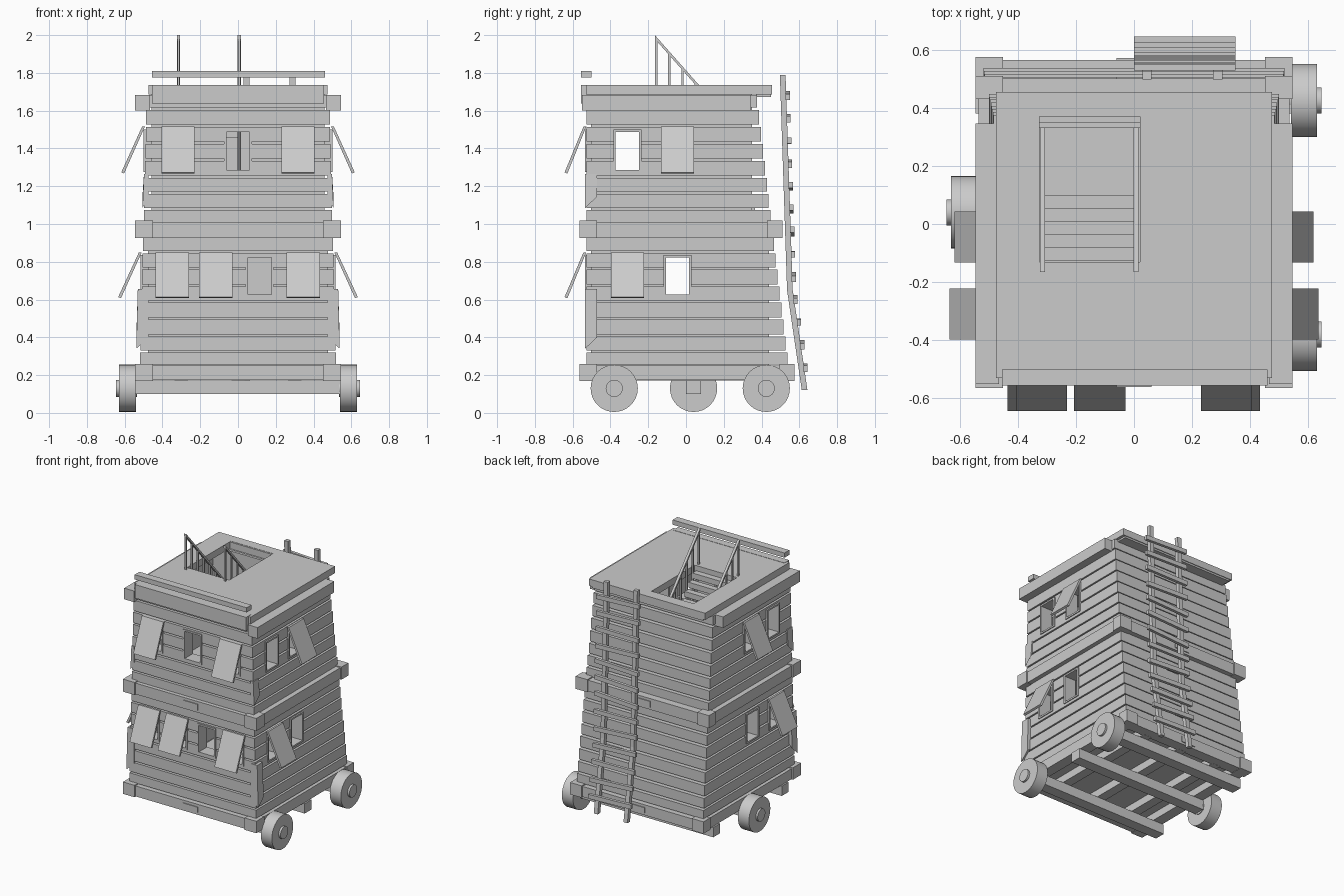
import bpy, bmesh, random
from mathutils import Vector

random.seed(4)
if "Cube" in bpy.data.objects:
    bpy.data.objects.remove(bpy.data.objects["Cube"])

wood = bpy.data.materials.new("grey_wood")
wood.use_nodes = True
wood.diffuse_color = (0.6, 0.6, 0.6, 1)
wood.node_tree.nodes["Principled BSDF"].inputs["Base Color"].default_value = (0.6, 0.6, 0.6, 1)


def finish(bm, name):
    bmesh.ops.recalc_face_normals(bm, faces=bm.faces)
    me = bpy.data.meshes.new(name)
    bm.to_mesh(me)
    bm.free()
    me.materials.append(wood)
    ob = bpy.data.objects.new(name, me)
    bpy.context.collection.objects.link(ob)
    return ob


def add_box(bm, x, y, z):
    vs = bmesh.ops.create_cube(bm, size=1)["verts"]
    for v in vs:
        v.co = [(r[0] + r[1]) / 2 + c * (r[1] - r[0]) for r, c in zip((x, y, z), v.co)]
    return vs


def boxes(name, *ranges):
    bm = bmesh.new()
    for r in ranges:
        add_box(bm, *r)
    return finish(bm, name)


def add_prism(bm, pts, axis, lo, hi):
    """Extrude a 2D outline along an axis (0 = x, 1 = y, 2 = z)."""
    def place(p, t):
        q = list(p)
        q.insert(axis, t)
        return bm.verts.new(q)
    a, b = [[place(p, t) for p in pts] for t in (lo, hi)]
    bm.faces.new(a)
    bm.faces.new(b)
    for i in range(len(a)):
        j = (i + 1) % len(a)
        bm.faces.new((a[i], a[j], b[j], b[i]))


def add_ring(bm, w, front, back, thick, z0, z1):
    """Hollow rectangular course of planks."""
    loops = []
    for t, z in ((0, z0), (0, z1), (thick, z1), (thick, z0)):
        loops.append([bm.verts.new(c) for c in (
            (-w + t, front + t, z), (w - t, front + t, z), (w - t, back - t, z), (-w + t, back - t, z))])
    for k in range(4):
        a, b = loops[k], loops[(k + 1) % 4]
        for i in range(4):
            j = (i + 1) % 4
            bm.faces.new((a[i], a[j], b[j], b[i]))


def cut(ob, cutter):
    m = ob.modifiers.new("opening", "BOOLEAN")
    m.operation = "DIFFERENCE"
    m.solver = "EXACT"
    m.object = cutter


def half_width(z):
    return 0.525 - 0.025 * z


def back_y(z):
    return 0.57 - 0.118 * z


FRONT = -0.528

# Window layout per storey: bottom, top, front and side centres, whether shuttered
storeys = {
    "lower": (0.615, 0.835, [(-0.348, 1), (-0.118, 1), (0.115, 0), (0.345, 1)], [(-0.31, 1), (-0.045, 0)]),
    "upper": (1.275, 1.5, [(-0.318, 1), (0, 0), (0.318, 1)], [(-0.31, 0), (-0.045, 1)]),
}
cut_bm, frame_bm, flap_bm = bmesh.new(), bmesh.new(), bmesh.new()
HW, T = 0.074, 0.012
for z0, z1, fronts, sides in storeys.values():
    w = half_width(z0)
    for c, shut in fronts:
        add_box(cut_bm, (c - HW, c + HW), (-0.6, -0.43), (z0, z1))
        for a, b, zz in ((c - HW, c - HW + T, (z0, z1)), (c + HW - T, c + HW, (z0, z1)),
                         (c - HW, c + HW, (z0, z0 + T)), (c - HW, c + HW, (z1 - T, z1))):
            add_box(frame_bm, (a, b), (FRONT - 0.006, FRONT + 0.09), zz)
        if shut:
            p = [(FRONT, z1 + 0.015), (FRONT - 0.015, z1 + 0.015), (FRONT - 0.115, z0 - 0.002), (FRONT - 0.1, z0 - 0.008)]
            add_prism(flap_bm, p, 0, c - 0.088, c + 0.088)
    for s in (-1, 1):
        for c, shut in sides:
            add_box(cut_bm, sorted((s * 0.4, s * 0.6)), (c - HW, c + HW), (z0, z1))
            for a, b, zz in ((c - HW, c - HW + T, (z0, z1)), (c + HW - T, c + HW, (z0, z1)),
                             (c - HW, c + HW, (z0, z0 + T)), (c - HW, c + HW, (z1 - T, z1))):
                add_box(frame_bm, sorted((s * (w - 0.09), s * (w + 0.006))), (a, b), zz)
            if shut:
                p = [(s * w, z1 + 0.015), (s * (w + 0.015), z1 + 0.015), (s * (w + 0.125), z0 - 0.002), (s * (w + 0.11), z0 - 0.008)]
                add_prism(flap_bm, p, 1, c - 0.088, c + 0.088)
cutter = finish(cut_bm, "window_cutter")
cutter.hide_render = True
cutter.hide_viewport = True
cutter.display_type = "WIRE"
finish(frame_bm, "window_frames")
finish(flap_bm, "window_shutters")

# Plank courses and inner lining
lines = {"lower": (0.25, 0.325, 0.41, 0.5, 0.59, 0.675, 0.765, 0.85, 0.935),
         "upper": (1.005, 1.08, 1.165, 1.25, 1.34, 1.43, 1.52, 1.61, 1.69)}
for storey, zs in lines.items():
    bm = bmesh.new()
    for a, b in zip(zs, zs[1:]):
        m = (a + b) / 2
        add_ring(bm, half_width(m), FRONT, back_y(m), 0.035, a + 0.006, b - 0.006)
    cut(finish(bm, storey + "_planks"), cutter)
    bm = bmesh.new()
    w, y = half_width(zs[-1]), back_y(zs[-1])
    add_ring(bm, w - 0.025, FRONT + 0.025, y - 0.02, 0.02, zs[0], zs[-1])
    cut(finish(bm, storey + "_lining"), cutter)

# Corner boards at the front, pointed at the bottom
for name, z0, z1 in (("lower", 0.34, 0.655), ("upper", 1.085, 1.265)):
    w = half_width(z0)
    bm = bmesh.new()
    for s in (-1, 1):
        out = w + (0.022 if name == "lower" else 0.008)
        vs = add_box(bm, sorted((s * 0.475, s * out)), (FRONT - 0.006, -0.47), (z0, z1))
        for v in vs:
            if v.co.z < z0 + 0.01:
                v.co.z += 0.06 * (abs(v.co.x) < 0.48) + 0.06 * (v.co.y > -0.5)
            elif abs(v.co.x) > 0.48:
                v.co.x -= s * 0.008
    finish(bm, name + "_corner_boards")

# Bands around the base and the middle, with corner blocks and plaques
for name, z0, z1, yb in (("base", 0.17, 0.258, 0.575), ("middle", 0.925, 1.018, 0.51)):
    bm = bmesh.new()
    add_ring(bm, 0.535, -0.555, yb - 0.01, 0.08, z0 + 0.003, z1 - 0.008)
    finish(bm, name + "_band")
    boxes(name + "_corner_blocks", *[(sorted((s * 0.45, s * 0.545)), y, (z0, z1))
          for s in (-1, 1) for y in ((-0.565, -0.47), (yb - 0.08, yb))])
    boxes(name + "_plaques", *[((-0.06, 0.06), y, (z0 + 0.02, z1 - 0.027))
          for y in ((-0.561, -0.55), (yb - 0.015, yb - 0.004))])
    boxes(name + "_floor", ((-0.47, 0.47), (-0.5, yb - 0.08), (z1 - 0.03, z1 - 0.012)))

# Undercarriage: axle beams, joists and three wheels
boxes("axle_beams", *[((-0.545, 0.545), (y - 0.04, y + 0.04), (0.1, 0.172)) for y in (-0.38, 0.04, 0.42)])
boxes("floor_joists", *[((x - 0.035, x + 0.035), (-0.5, 0.5), (0.172, 0.235)) for x in (-0.3, 0, 0.3)])
for name, s, y in (("front_left_wheel", 1, -0.38), ("back_left_wheel", 1, 0.425), ("right_wheel", -1, 0.04)):
    for part, r, length, x in ((name, 0.125, 0.09, 0.585), (name + "_hub", 0.045, 0.11, 0.59)):
        bpy.ops.mesh.primitive_cylinder_add(vertices=32, radius=r, depth=length,
                                            location=(s * x, y, 0.13), rotation=(0, 1.5708, 0))
        ob = bpy.context.object
        ob.name = part
        ob.data.materials.append(wood)
        bpy.ops.object.shade_smooth_by_angle()

# Roof with a stair opening, edge beams and front rail
roof = boxes("roof", ((-0.475, 0.475), (-0.53, 0.455), (1.685, 1.735)))
hatch = boxes("hatch_cutter", ((-0.325, 0.02), (-0.13, 0.38), (1.6, 1.8)))
hatch.hide_render = True
hatch.hide_viewport = True
cut(roof, hatch)
boxes("roof_side_beams", *[(sorted((s * 0.465, s * 0.545)), (-0.55, 0.345), (1.602, 1.684)) for s in (-1, 1)])
boxes("roof_front_board", ((-0.455, 0.455), (-0.555, -0.5), (1.637, 1.737)))
boxes("roof_back_beam", ((-0.455, 0.455), (0.37, 0.45), (1.672, 1.733)))
boxes("front_rail", ((-0.455, 0.46), (-0.556, -0.5), (1.775, 1.81)))

# Stairs with handrails
SLOPE = 1.13
boxes("stair_treads", *[((-0.31, 0.005), (-0.125 + i * 0.045, -0.08 + i * 0.045),
      (1.66 - i * 0.051, 1.7 - i * 0.051)) for i in range(5)])
rail_bm = bmesh.new()
for x in (-0.315, 0.007):
    for top, thick in ((2.0, 0.02), (1.74, 0.06)):
        end = 2.0 - SLOPE * 0.53
        drop = top - 2.0
        p = [(-0.165, top), (0.365, end + drop), (0.365, end + drop - thick), (-0.165, top - thick)]
        if drop:
            p = [(y, z - 0.04) for y, z in p]
        add_prism(rail_bm, p, 0, x - 0.009, x + 0.009)
    for i in range(8):
        y = -0.158 + i * 0.07
        z = 1.99 - SLOPE * (y + 0.165)
        add_box(rail_bm, (x - 0.006, x + 0.006), (y - 0.006, y + 0.006), (z - 0.29, z))
finish(rail_bm, "stair_rails")

# Ladder leaning on the back
path = [Vector((0.628, 0.12)), Vector((0.55, 0.65)), Vector((0.512, 1.79))]


def ladder_y(z):
    a, b = path[:2] if z < path[1].y else path[1:]
    return a.x + (b.x - a.x) * (z - a.y) / (b.y - a.y)


bm = bmesh.new()
for x in (0.045, 0.288):
    outline = [(p.x - 0.015, p.y) for p in path] + [(p.x + 0.015, p.y) for p in reversed(path)]
    add_prism(bm, outline, 0, x - 0.016, x + 0.016)
finish(bm, "ladder_rails")
bm = bmesh.new()
for i in range(13):
    z = 0.24 + i * 0.12
    y = ladder_y(z) + 0.012
    tilt = random.uniform(-0.012, 0.012)
    for v in add_box(bm, (0.0, 0.35), (y, y + 0.022), (z - 0.016, z + 0.016)):
        v.co.z += tilt * (1 if v.co.x > 0.1 else -1)
finish(bm, "ladder_rungs")
